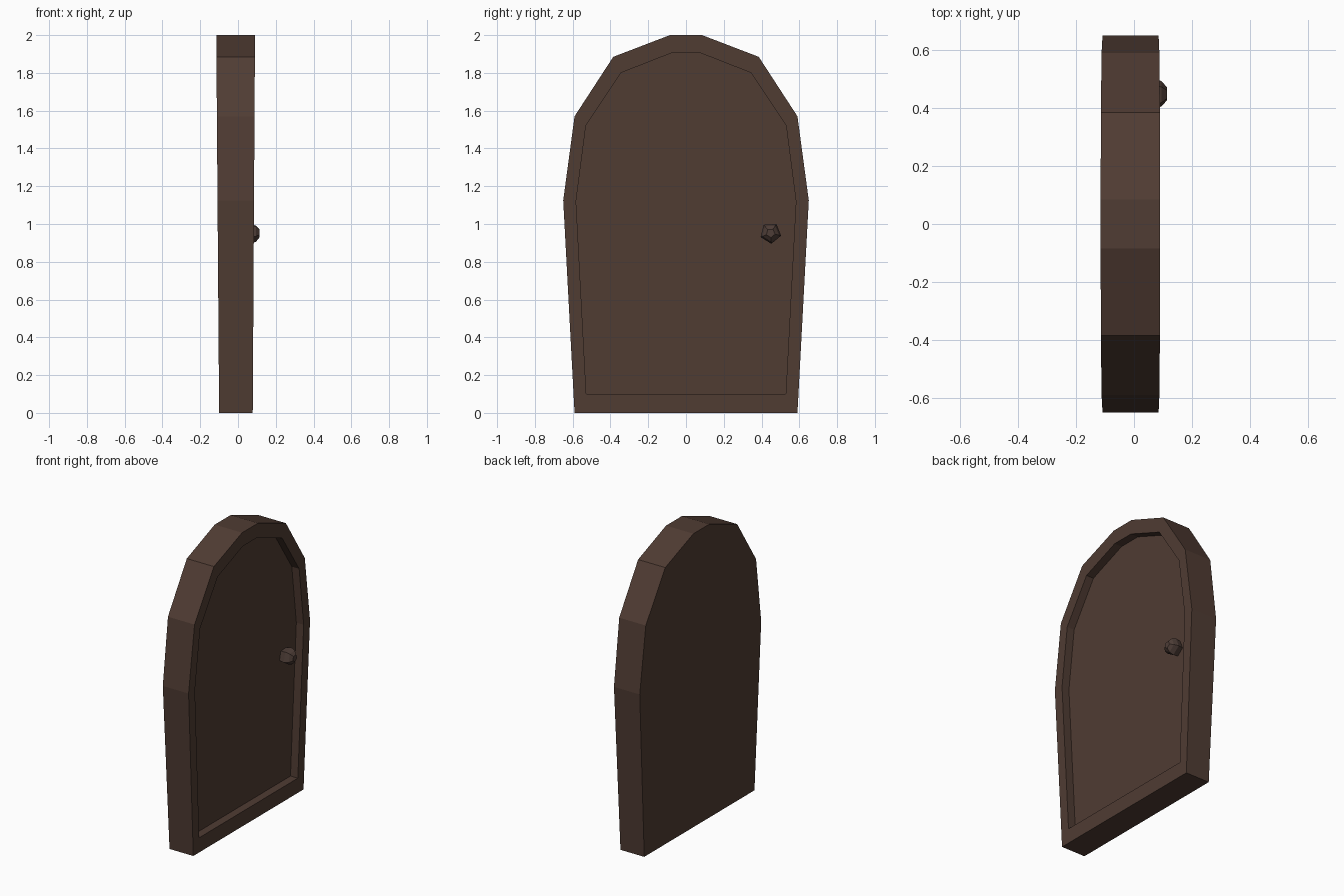
import bpy, bmesh, math

cube = bpy.data.objects.get("Cube")
if cube:
    bpy.data.objects.remove(cube)


def material(name, colour):
    m = bpy.data.materials.new(name)
    m.use_nodes = True
    m.diffuse_color = (*colour, 1)
    m.node_tree.nodes["Principled BSDF"].inputs["Base Color"].default_value = (*colour, 1)
    return m


def make_object(name, bm, mat):
    bmesh.ops.recalc_face_normals(bm, faces=bm.faces)
    mesh = bpy.data.meshes.new(name)
    bm.to_mesh(mesh)
    bm.free()
    mesh.materials.append(mat)
    obj = bpy.data.objects.new(name, mesh)
    bpy.context.collection.objects.link(obj)
    return obj


def bridge(bm, a, b):
    for i in range(len(a)):
        j = (i + 1) % len(a)
        bm.faces.new((a[i], a[j], b[j], b[i]))


def mirrored(half):
    return half + [(-y, z) for y, z in reversed(half)]


wood = material("dark_brown_wood", (0.080, 0.045, 0.033))
knob_mat = material("dark_knob_brown", (0.076, 0.047, 0.038))

# Half profiles of the arch as (y, z), from the foot to the crown
outer = mirrored([(0.59, 0), (0.65, 1.125), (0.59, 1.57), (0.385, 1.885), (0.085, 2)])
inner = mirrored([(0.528, 0.1), (0.582, 1.12), (0.53, 1.52), (0.345, 1.8), (0.077, 1.905)])


# The slab thickens slightly towards the top
def face_x(z):
    return 0.078 + 0.006 * z


def back_x(z):
    return -0.1 - 0.0075 * z


# Door slab with a recessed panel on the +x side
bm = bmesh.new()


def ring(profile, x_at):
    return [bm.verts.new((x_at(z), y, z)) for y, z in profile]


back = ring(outer, back_x)
front = ring(outer, face_x)
lip = ring(inner, face_x)
panel = ring(inner, lambda z: face_x(z) - 0.055)
for a, b in ((back, front), (front, lip), (lip, panel)):
    bridge(bm, a, b)
bm.faces.new(back)
bm.faces.new(panel)
make_object("door", bm, wood)

# Five-sided faceted knob resting on the panel
bm = bmesh.new()
rings = []
for x, r in ((0.01, 0.028), (0.03, 0.05), (0.066, 0.057), (0.095, 0.046), (0.113, 0.024)):
    angles = [math.radians(58 + 72 * k) for k in range(5)]
    rings.append([bm.verts.new((x, 0.448 + r * math.cos(a), 0.952 + r * math.sin(a)))
                  for a in angles])
for a, b in zip(rings, rings[1:]):
    bridge(bm, a, b)
bm.faces.new(rings[0])
bm.faces.new(rings[-1])
make_object("door_knob", bm, knob_mat)
